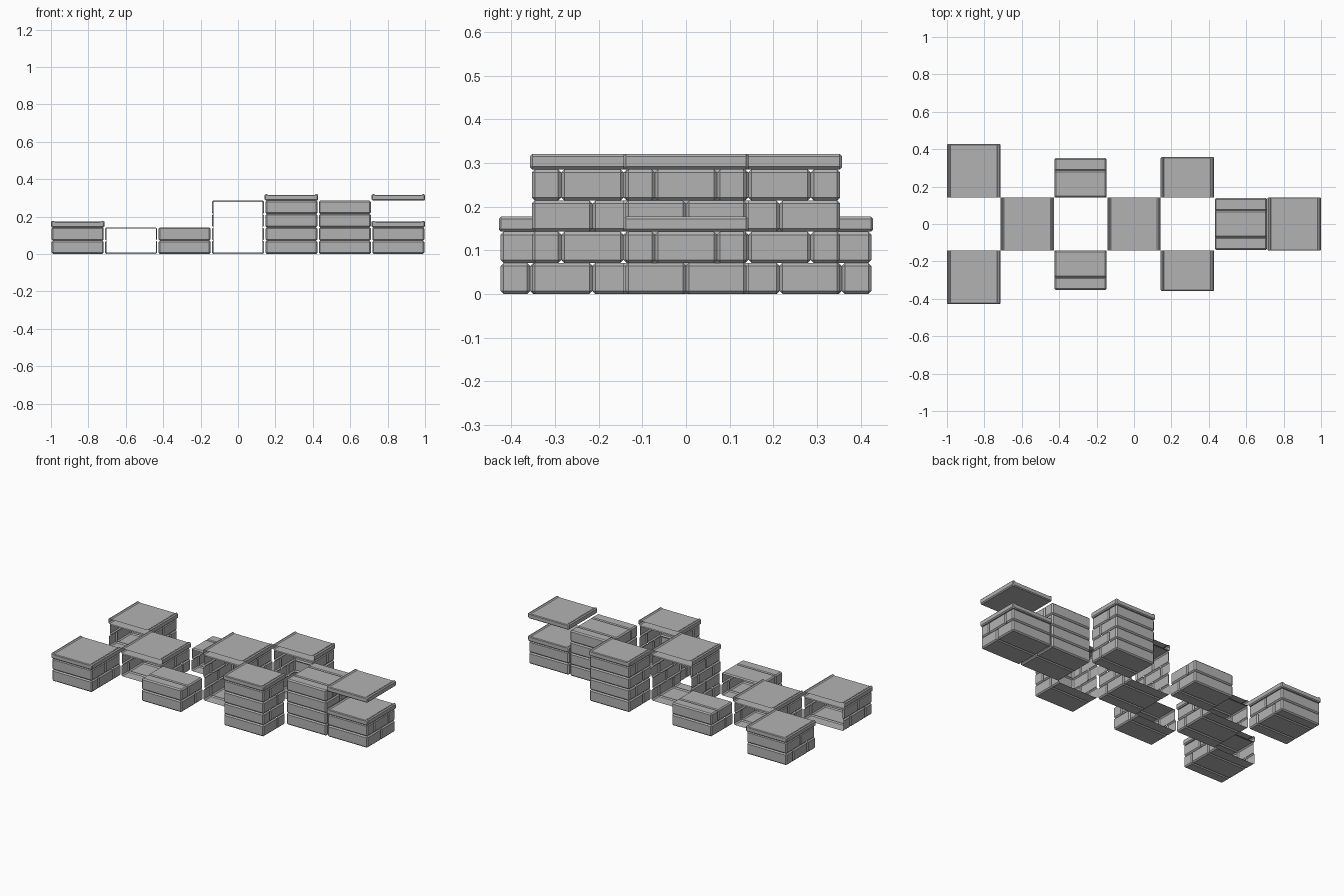
import bpy, bmesh
from mathutils import Vector

if "Cube" in bpy.data.objects:
    bpy.data.objects.remove(bpy.data.objects["Cube"])

B = 2 / 7            # module width
L = B / 2            # brick length
H = B / 4            # course height
INSET = 0.004        # bricks sit slightly inside the coping
CH = 0.007           # brick chamfer

stone = bpy.data.materials.new("grey stone")
stone.diffuse_color = (0.45, 0.45, 0.45, 1)
stone.use_nodes = True
stone.node_tree.nodes["Principled BSDF"].inputs["Base Color"].default_value = stone.diffuse_color


def finish(name, bm):
    me = bpy.data.meshes.new(name)
    bm.to_mesh(me)
    bm.free()
    me.materials.append(stone)
    bpy.context.collection.objects.link(bpy.data.objects.new(name, me))


def add_brick(bm, lo, hi, inner):
    """Chamfered block; faces pointing only towards inner sides are removed."""
    b = bmesh.new()
    bmesh.ops.create_cube(b, size=1)
    for v in b.verts:
        v.co = Vector([lo[i] if v.co[i] < 0 else hi[i] for i in range(3)])
    bmesh.ops.bevel(b, geom=b.edges[:], offset=CH, segments=1, affect='EDGES')
    b.normal_update()
    dead = []
    for f in b.faces:
        n = f.normal
        if abs(n.x) > 0.1:
            continue
        sides = [(i, n[i] > 0) for i in (1, 2) if abs(n[i]) > 0.1]
        if all(s in inner for s in sides):
            dead.append(f)
    bmesh.ops.delete(b, geom=dead, context='FACES')
    tmp = bpy.data.meshes.new("tmp")
    b.to_mesh(tmp)
    b.free()
    bm.from_mesh(tmp)
    bpy.data.meshes.remove(tmp)


def bricks(name, cx, y0, y1, open0, open1, rows, parity=0):
    """Hollow brick wall section running along y, with optional open ends."""
    bm = bmesh.new()
    hx = B / 2 - INSET
    for r in range(rows):
        off = 0 if (r + parity) % 2 else L / 2
        for k in range(-5, 5):
            a, b = k * L + off, (k + 1) * L + off
            if b < y0 + 0.001 or a > y1 - 0.001:
                continue
            inner = set()
            if not open0 and a < y0 + 0.001:
                a = y0 + INSET
            else:
                inner.add((1, False))
            if not open1 and b > y1 - 0.001:
                b = y1 - INSET
            else:
                inner.add((1, True))
            if r > 0:
                inner.add((2, False))
            if r < rows - 1:
                inner.add((2, True))
            add_brick(bm, (cx - hx, a, r * H), (cx + hx, b, (r + 1) * H), inner)
    # trim flush at open ends
    for is_open, y, s in ((open0, y0, -1), (open1, y1, 1)):
        if is_open:
            bmesh.ops.bisect_plane(bm, geom=bm.verts[:] + bm.edges[:] + bm.faces[:],
                                   plane_co=(0, y, 0), plane_no=(0, s, 0), clear_outer=True)
    finish(name, bm)


def coping(name, cx, y0, y1, open0, open1, z):
    """Flat coping slab with a low rim along both long sides."""
    half = [(0.137, 0.0), (0.143, 0.006), (0.143, 0.029), (0.137, 0.035),
            (0.131, 0.035), (0.124, 0.030)]
    prof = half + [(-x, h) for x, h in reversed(half)]
    bm = bmesh.new()
    stations = [(y0, 1)] if open0 else [(y0, 0), (y0 + 0.005, 1)]
    stations += [(y1, 1)] if open1 else [(y1 - 0.005, 1), (y1, 0)]
    rings = []
    for y, full in stations:
        sx, sz = (1, 1) if full else (0.965, 0.72)
        rings.append([bm.verts.new((cx + x * sx, y, z + 0.0175 + (h - 0.0175) * sz))
                      for x, h in prof])
    n = len(prof)
    for p, q in zip(rings, rings[1:]):
        for i in range(n):
            j = (i + 1) % n
            bm.faces.new((p[i], p[j], q[j], q[i]))
    if not open0:
        bm.faces.new(rings[0])
    if not open1:
        bm.faces.new(rings[-1])
    bmesh.ops.recalc_face_normals(bm, faces=bm.faces[:])
    if open0 and open1:
        # open tube: make sure the top faces up
        top = max(bm.faces, key=lambda f: f.calc_center_median().z * 10 + f.calc_area())
        if top.normal.z < 0:
            bmesh.ops.reverse_faces(bm, faces=bm.faces[:])
    finish(name, bm)


def col(i):
    return (i - 3) * B


# end sections, front and back: low capped, low uncapped, tall capped
for kind, i, length, rows, cap in (("low_end", 0, B, 2, True),
                                   ("low_base", 2, 0.75 * B, 2, False),
                                   ("tall_end", 4, 0.75 * B, 4, True)):
    for side, y0, y1 in (("front", -B / 2 - length, -B / 2), ("back", B / 2, B / 2 + length)):
        o0, o1 = side == "back", side == "front"
        bricks(f"{kind}_{side}_bricks", col(i), y0, y1, o0, o1, rows)
        if cap:
            coping(f"{kind}_{side}_coping", col(i), y0, y1, o0, o1, rows * H)

# middle sections, open at both ends
for kind, i, rows in (("low_middle", 1, 2), ("tall_middle", 3, 4)):
    bricks(kind + "_bricks", col(i), -B / 2, B / 2, True, True, rows)
    coping(kind + "_coping", col(i), -B / 2, B / 2, True, True, rows * H)

# free-standing pillars and the loose coping slab
bricks("tall_pillar_bricks", col(5), -B / 2, B / 2, False, False, 4, 1)
bricks("low_pillar_bricks", col(6), -B / 2, B / 2, False, False, 2, 1)
coping("low_pillar_coping", col(6), -B / 2, B / 2, False, False, 2 * H)
coping("loose_coping", col(6), -B / 2, B / 2, False, False, 4 * H)
